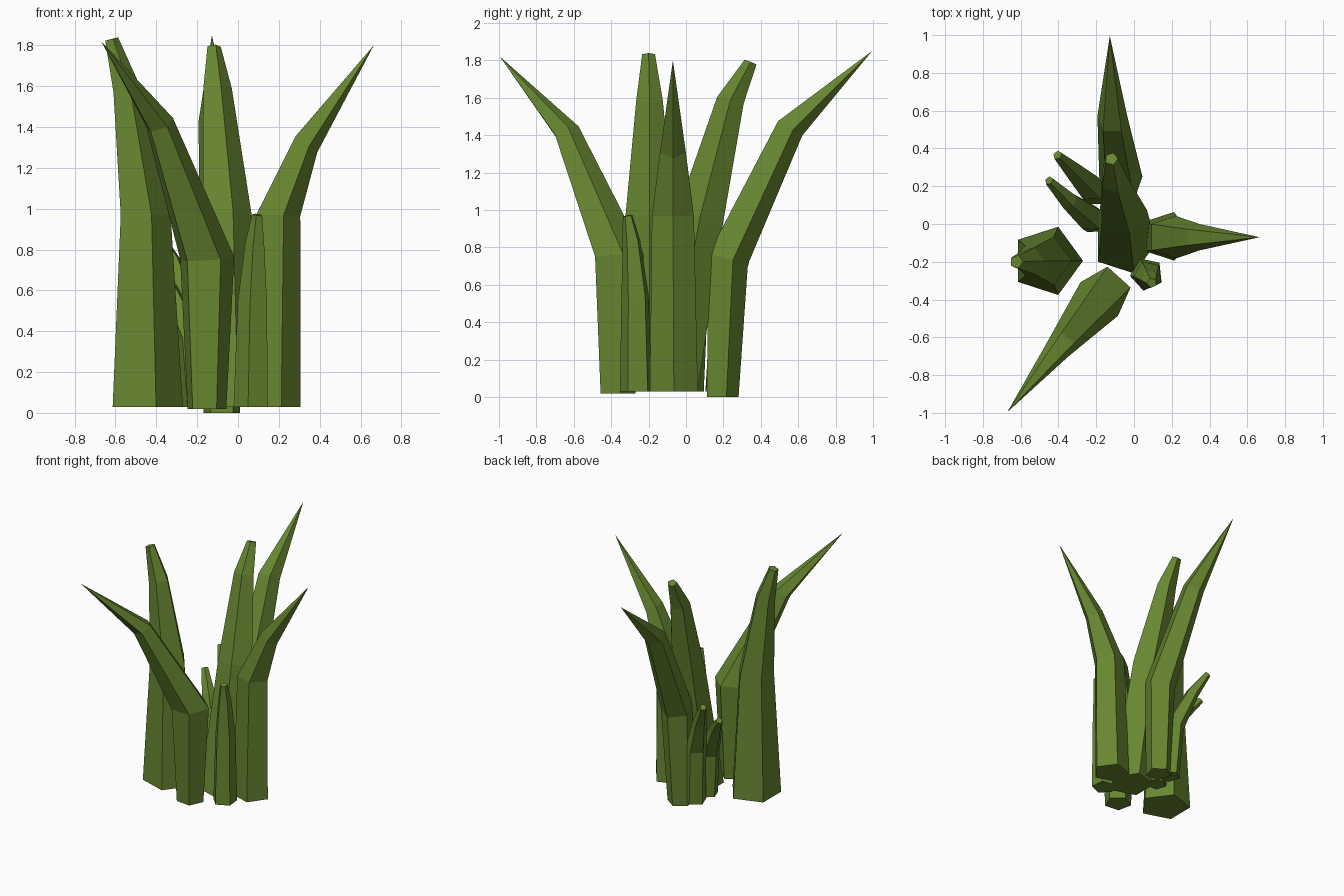
import bpy, bmesh, math
from mathutils import Vector, Matrix

if "Cube" in bpy.data.objects:
    bpy.data.objects.remove(bpy.data.objects["Cube"])

green = bpy.data.materials.new("leaf_green")
green.diffuse_color = (0.135, 0.24, 0.03, 1)
green.use_nodes = True
green.node_tree.nodes["Principled BSDF"].inputs["Base Color"].default_value = green.diffuse_color


def blade(name, phase, rings, sides=5):
    """Loft five-sided rings (x, y, z, radius, tilt); radius 0 makes a point."""
    bm = bmesh.new()
    first, last = Vector(rings[0][:3]), Vector(rings[-1][:3])
    lean = last - first
    lean.z = 0
    axis = Vector((0, 0, 1)).cross(lean.normalized())
    prev = None
    for x, y, z, r, tilt in rings:
        c = Vector((x, y, z))
        if r == 0:
            tip = bm.verts.new(c)
            for i in range(sides):
                bm.faces.new((prev[i], prev[(i + 1) % sides], tip))
            prev = None
            break
        rot = Matrix.Rotation(math.radians(tilt), 3, axis)
        ring = []
        for i in range(sides):
            a = math.radians(phase) + math.tau * i / sides
            ring.append(bm.verts.new(c + rot @ Vector((r * math.cos(a), r * math.sin(a), 0))))
        if prev is None:
            bm.faces.new(ring[::-1])          # root cap
        else:
            for i in range(sides):
                j = (i + 1) % sides
                bm.faces.new((prev[i], prev[j], ring[j], ring[i]))
        prev = ring
    if prev:
        bm.faces.new(prev)                    # blunt end
    bmesh.ops.recalc_face_normals(bm, faces=bm.faces)
    mesh = bpy.data.meshes.new(name)
    bm.to_mesh(mesh)
    bm.free()
    mesh.materials.append(green)
    obj = bpy.data.objects.new(name, mesh)
    bpy.context.collection.objects.link(obj)


# Tall blunt blades
blade("left_blunt_blade", 0, [
    (-0.46, -0.195, 0.03, 0.19, 0), (-0.465, -0.195, 0.97, 0.135, 0),
    (-0.55, -0.195, 1.58, 0.075, 10), (-0.622, -0.2, 1.83, 0.036, 15)])
blade("centre_blunt_blade", 0, [
    (-0.052, -0.1, 0.03, 0.17, 0), (-0.065, 0.075, 0.96, 0.133, 12),
    (-0.107, 0.237, 1.585, 0.077, 14), (-0.12, 0.345, 1.79, 0.036, 22)])

# Tall pointed blades
blade("front_pointed_blade", 12, [
    (-0.155, -0.37, 0.02, 0.10, 0), (-0.155, -0.365, 0.755, 0.14, 5),
    (-0.385, -0.64, 1.415, 0.073, 32), (-0.67, -0.995, 1.82, 0, 0)])
blade("right_pointed_blade", 0, [
    (0.17, -0.065, 0.03, 0.135, 0), (0.187, -0.07, 0.97, 0.118, 3),
    (0.33, -0.07, 1.32, 0.073, 37), (0.665, -0.07, 1.80, 0, 0)])
blade("back_pointed_blade", 18, [
    (-0.08, 0.187, 0.0, 0.094, 0), (-0.07, 0.215, 0.74, 0.12, 15),
    (-0.115, 0.55, 1.44, 0.083, 30), (-0.128, 0.995, 1.85, 0, 0)])

# Short blunt blades
blade("short_front_blade", 42, [
    (0.068, -0.265, 0.03, 0.09, 0), (0.075, -0.27, 0.54, 0.077, 3),
    (0.085, -0.29, 0.83, 0.05, 8), (0.095, -0.312, 0.97, 0.027, 12)])
blade("short_back_blade", 20, [
    (-0.2, 0.17, 0.03, 0.08, 0), (-0.225, 0.195, 0.46, 0.078, 10),
    (-0.325, 0.29, 0.74, 0.05, 30), (-0.405, 0.365, 0.895, 0.026, 35)])
blade("short_left_blade", 20, [
    (-0.205, 0.02, 0.03, 0.075, 0), (-0.23, 0.035, 0.37, 0.075, 10),
    (-0.345, 0.125, 0.615, 0.05, 30), (-0.45, 0.23, 0.75, 0.025, 40)])
